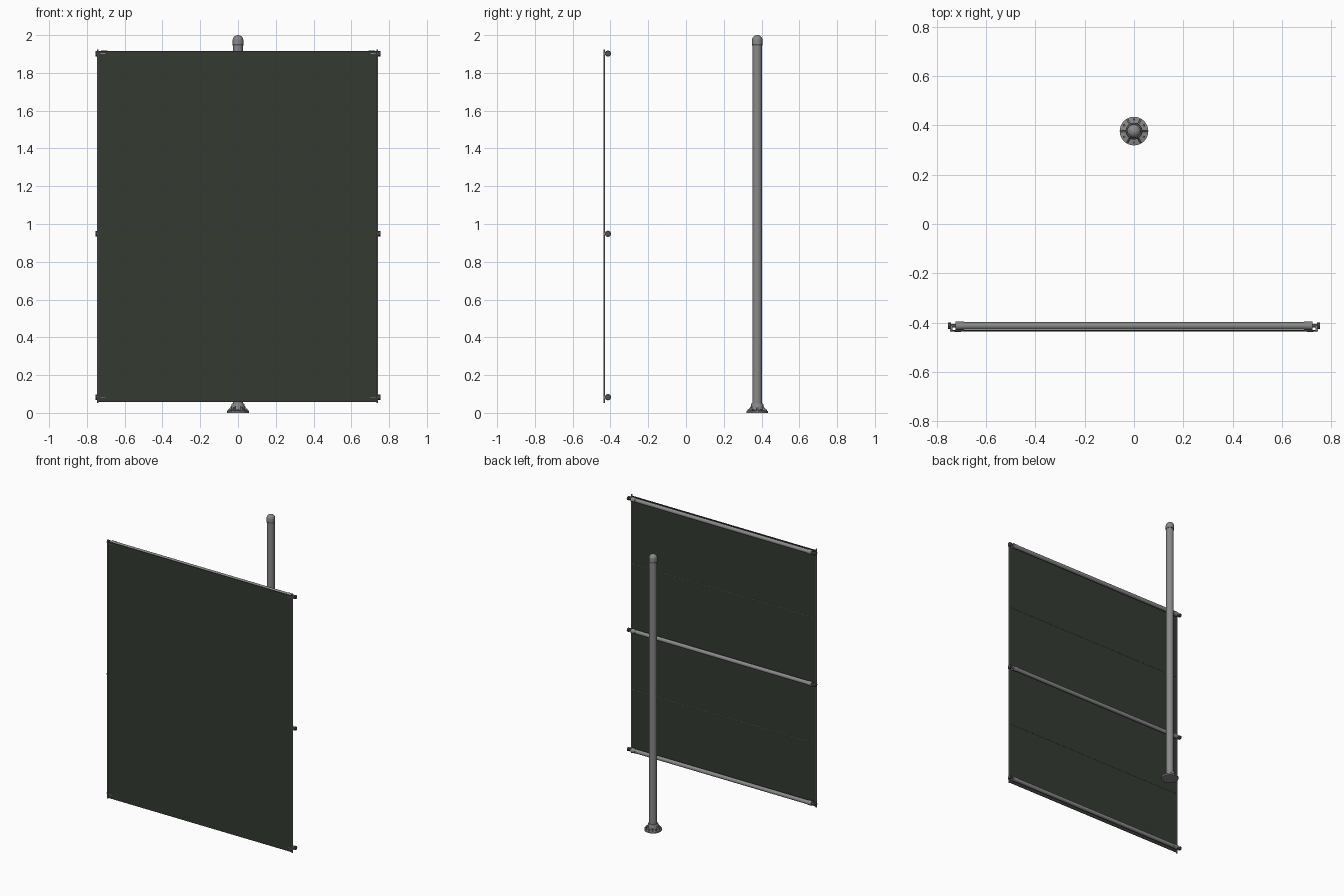
import bpy, bmesh, math
from mathutils import Matrix, Vector

cube = bpy.data.objects.get("Cube")
if cube:
    bpy.data.objects.remove(cube, do_unlink=True)


def material(name, rgb):
    m = bpy.data.materials.new(name)
    m.use_nodes = True
    m.diffuse_color = (*rgb, 1)
    m.node_tree.nodes["Principled BSDF"].inputs["Base Color"].default_value = (*rgb, 1)
    return m


GREEN = material("dark green sheet", (0.033, 0.043, 0.031))
STEEL = material("grey steel", (0.25, 0.25, 0.25))
DARK = material("dark fittings", (0.09, 0.09, 0.09))


def finish(name, bm, mat, smooth=True):
    bmesh.ops.recalc_face_normals(bm, faces=bm.faces)
    mesh = bpy.data.meshes.new(name)
    bm.to_mesh(mesh)
    bm.free()
    mesh.materials.append(mat)
    ob = bpy.data.objects.new(name, mesh)
    bpy.context.collection.objects.link(ob)
    if smooth:
        bpy.ops.object.select_all(action='DESELECT')
        ob.select_set(True)
        bpy.context.view_layer.objects.active = ob
        bpy.ops.object.shade_smooth_by_angle(angle=math.radians(35))
    return ob


def box(name, lo, hi, mat):
    lo, hi = Vector(lo), Vector(hi)
    bm = bmesh.new()
    bmesh.ops.create_cube(bm, size=1, matrix=Matrix.Translation((lo + hi) / 2)
                          @ Matrix.Diagonal((*(hi - lo), 1)))
    return finish(name, bm, mat, False)


def rod(name, start, end, radius, mat, sides=20):
    a, b = Vector(start), Vector(end)
    turn = (b - a).to_track_quat('Z', 'Y').to_matrix().to_4x4()
    bm = bmesh.new()
    bmesh.ops.create_cone(bm, cap_ends=True, segments=sides, radius1=radius, radius2=radius,
                          depth=(b - a).length, matrix=Matrix.Translation((a + b) / 2) @ turn)
    return finish(name, bm, mat)


def lathe(name, profile, centre, mat, sides=32):
    bm = bmesh.new()
    vs = [bm.verts.new((centre[0] + r, centre[1], z)) for r, z in profile]
    es = [bm.edges.new(p) for p in zip(vs, vs[1:])]
    bmesh.ops.spin(bm, geom=vs + es, cent=(*centre, 0), axis=(0, 0, 1),
                   angle=math.tau, steps=sides)
    bmesh.ops.remove_doubles(bm, verts=bm.verts, dist=1e-5)
    return finish(name, bm, mat)


# Sheet and its vertical edge strips
box("sheet", (-0.739, -0.436, 0.057), (0.734, -0.433, 1.915), GREEN)
for side, x in (("right", -0.742), ("left", 0.738)):
    rod(side + "_edge_rod", (x, -0.4335, 0.052), (x, -0.4335, 1.925), 0.0045, STEEL, 10)

# Horizontal rails with end sleeves, pins and nuts
RAIL_Y = -0.413
for level, z in (("bottom", 0.083), ("middle", 0.948), ("top", 1.902)):
    rod(level + "_rail", (-0.71, RAIL_Y, z), (0.71, RAIL_Y, z), 0.0145, STEEL)
    for side, s in (("right", -1), ("left", 1)):
        n = f"{level}_{side}_"
        rod(n + "sleeve", (s * 0.69, RAIL_Y, z), (s * 0.724, RAIL_Y, z), 0.0165, STEEL)
        rod(n + "pin", (s * 0.72, RAIL_Y, z), (s * 0.745, RAIL_Y, z), 0.007, DARK, 12)
        rod(n + "nut", (s * 0.742, RAIL_Y, z), (s * 0.755, RAIL_Y, z), 0.014, DARK, 8)
        box(n + "bracket", (s * 0.742 - 0.005, -0.436, z - 0.007),
            (s * 0.742 + 0.005, RAIL_Y, z + 0.007), STEEL)
        if level != "middle":
            box(n + "tie", (s * 0.715 - 0.013, -0.4375, z - 0.002),
                (s * 0.715 + 0.013, -0.435, z + 0.002), STEEL)

# Thin wires behind the sheet
for level, z in (("lower", 0.515), ("upper", 1.425)):
    rod(level + "_wire", (-0.74, -0.431, z), (0.736, -0.431, z), 0.0015, STEEL, 6)

# Pole, foot and domed cap
POLE = (0, 0.377)
lathe("pole", [(0, 0.01), (0.026, 0.01), (0.026, 1.955), (0, 1.955)], POLE, STEEL)
lathe("foot_flange", [(0, 0), (0.058, 0), (0.058, 0.01), (0.034, 0.014), (0.034, 0.045),
                      (0.031, 0.05), (0.025, 0.05)], POLE, STEEL)
lathe("cap_band", [(0.025, 1.945), (0.0285, 1.945), (0.0285, 1.952), (0.025, 1.952)],
      POLE, DARK)
dome = [(0.028 * math.cos(a), 1.974 + 0.026 * math.sin(a))
        for a in (math.pi / 2 * i / 8 for i in range(9))]
lathe("cap", [(0, 1.952), (0.028, 1.952)] + dome, POLE, STEEL)

# Foot gussets and bolts
for i in range(6):
    a = math.tau * i / 6
    out = Vector((math.cos(a), math.sin(a), 0))
    across = Vector((-out.y, out.x, 0)) * 0.003
    bm = bmesh.new()
    ends = []
    for s in (-1, 1):
        ends.append([bm.verts.new(Vector((*POLE, z)) + out * r + across * s)
                     for r, z in ((0.03, 0.008), (0.055, 0.008), (0.055, 0.014), (0.03, 0.042))])
        bm.faces.new(ends[-1])
    for k in range(4):
        bm.faces.new((ends[0][k], ends[0][k - 1], ends[1][k - 1], ends[1][k]))
    finish(f"gusset_{i + 1}", bm, STEEL, False)
    b = a + math.pi / 6
    x, y = POLE[0] + 0.046 * math.cos(b), POLE[1] + 0.046 * math.sin(b)
    rod(f"foot_bolt_{i + 1}", (x, y, 0.008), (x, y, 0.018), 0.005, DARK, 6)
